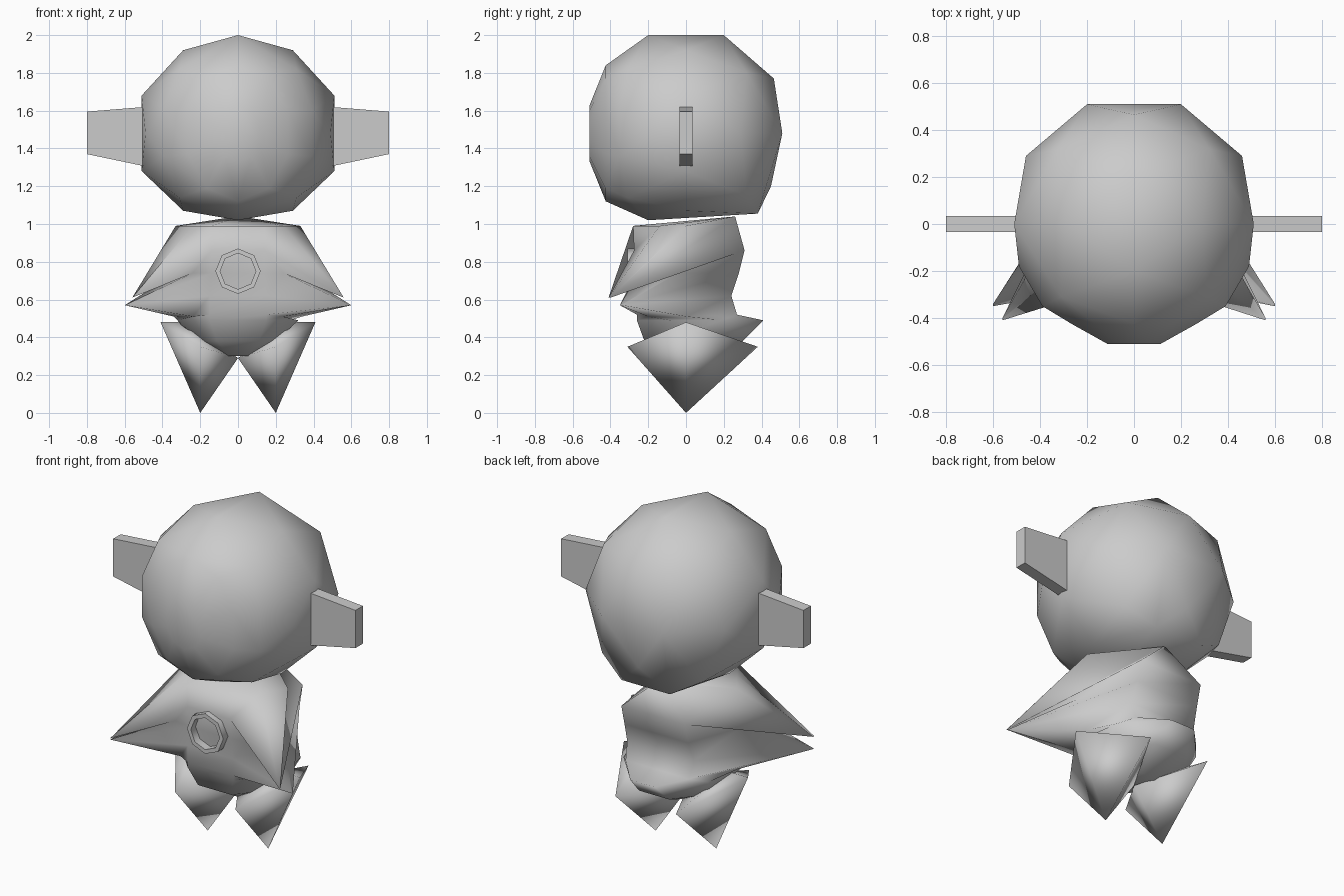
import bpy, bmesh
from math import sin, cos, pi, radians

cube = bpy.data.objects.get("Cube")
if cube:
    bpy.data.objects.remove(cube)

grey = bpy.data.materials.new("grey")
grey.use_nodes = True
colour = (0.6, 0.6, 0.6, 1)
grey.diffuse_color = colour
grey.node_tree.nodes["Principled BSDF"].inputs["Base Color"].default_value = colour


def finish(bm, name, angle=150):
    bmesh.ops.recalc_face_normals(bm, faces=bm.faces)
    mesh = bpy.data.meshes.new(name)
    bm.to_mesh(mesh)
    bm.free()
    mesh.materials.append(grey)
    obj = bpy.data.objects.new(name, mesh)
    bpy.context.collection.objects.link(obj)
    bpy.ops.object.select_all(action='DESELECT')
    obj.select_set(True)
    bpy.context.view_layer.objects.active = obj
    bpy.ops.object.shade_smooth_by_angle(angle=radians(angle))


def hull(name, points, angle=150):
    """Convex solid around a few corner points."""
    bm = bmesh.new()
    for p in points:
        bm.verts.new(p)
    bmesh.ops.convex_hull(bm, input=bm.verts)
    finish(bm, name, angle)


def loft(name, half_rings):
    """Mirror each half ring in x, skin the rings and cap both ends."""
    bm = bmesh.new()
    loops = []
    for half in half_rings:
        mirrored = [(-x, y, z) for x, y, z in reversed(half)]
        loops.append([bm.verts.new(p) for p in half + mirrored])
    n = len(loops[0])
    for a, b in zip(loops, loops[1:]):
        for i in range(n):
            j = (i + 1) % n
            bm.faces.new((a[i], a[j], b[j], b[i]))
    bm.faces.new(loops[0])
    bm.faces.new(loops[-1])
    finish(bm, name)


# Head: faceted ball, half of the corners mirrored in x
mid = [(0, -.2, 2), (0, .2, 2), (0, .465, 1.77), (0, -.2, 1.02), (0, .45, 1.2)]
half = [(.29, 0, 1.92), (.51, 0, 1.68), (.51, 0, 1.28), (.29, 0, 1.07),
        (.32, .32, 1.8), (.46, .29, 1.48), (.2, .51, 1.48), (.33, .32, 1.15),
        (.16, .38, 1.055), (.31, -.31, 1.82), (.31, -.31, 1.14),
        (.49, -.18, 1.48), (.39, -.35, 1.6), (.39, -.35, 1.36)]
# Flatter, rounder face at the front
face = [(w * sin(a * pi / 5), y, 1.48 + h * cos(a * pi / 5))
        for y, w, h in ((-.51, .12, .15), (-.425, .28, .36)) for a in range(10)]
hull("head", mid + half + [(-x, y, z) for x, y, z in half] + face)

# Torso with sleeve points, hips to neck:
# (front, side, back heights), then front, two side and back points in plan
torso = [
    ((.3, .3, .3), (.05, -.08), (.08, -.03), (.1, .02), (.05, .12)),
    ((.38, .38, .38), (.11, -.22), (.2, -.11), (.24, .12), (.1, .3)),
    ((.49, .49, .49), (.15, -.26), (.32, -.08), (.28, .19), (.08, .41)),
    ((.52, .51, .52), (.15, -.26), (.24, -.2), (.34, 0), (.21, .27)),
    ((.62, .57, .62), (.15, -.26), (.6, -.35), (.6, -.34), (.22, .24)),
    ((.74, .74, .74), (.14, -.265), (.24, -.25), (.33, -.04), (.21, .28)),
    ((.86, .61, .86), (.14, -.275), (.56, -.41), (.56, -.4), (.21, .31)),
    ((.99, .99, 1.04), (.14, -.28), (.24, -.14), (.33, 0), (.01, .26))]
loft("torso", [[(f[0], f[1], z[0]), (s[0], s[1], z[1]), (t[0], t[1], z[1]), (b[0], b[1], z[2])]
               for z, f, s, t, b in torso])

# Button: eight-sided raised rim on the chest
bm = bmesh.new()
rim = []
for i in range(8):
    a = i * pi / 4
    rim.append([bm.verts.new((r * sin(a), y, .75 + r * cos(a)))
                for r, y in ((.12, -.25), (.12, -.31), (.095, -.31), (.095, -.25))])
for i in range(8):
    a, b = rim[i], rim[(i + 1) % 8]
    for k in range(4):
        m = (k + 1) % 4
        bm.faces.new((a[k], b[k], b[m], a[m]))
finish(bm, "chest_button_rim", 50)

for side, label in ((1, "left"), (-1, "right")):
    # Ear: thin tapered plate
    hull(label + "_ear", [(x * side, y, z)
                          for x, low, high in ((.49, 1.305, 1.62), (.8, 1.37, 1.595))
                          for y in (-.035, .035) for z in (low, high)], 30)

    # Leg: four-sided spike with a ridged top
    bm = bmesh.new()
    foot = bm.verts.new((.2 * side, 0, 0))
    ridge = bm.verts.new((.27 * side, 0, .48))
    top = [bm.verts.new((x * side, y, z)) for x, y, z in
           ((.41, 0, .48), (.2, -.31, .35), (0, 0, .29), (.2, .38, .35))]
    for i in range(4):
        j = (i + 1) % 4
        bm.faces.new((foot, top[i], top[j]))
        bm.faces.new((ridge, top[j], top[i]))
    finish(bm, label + "_leg")
